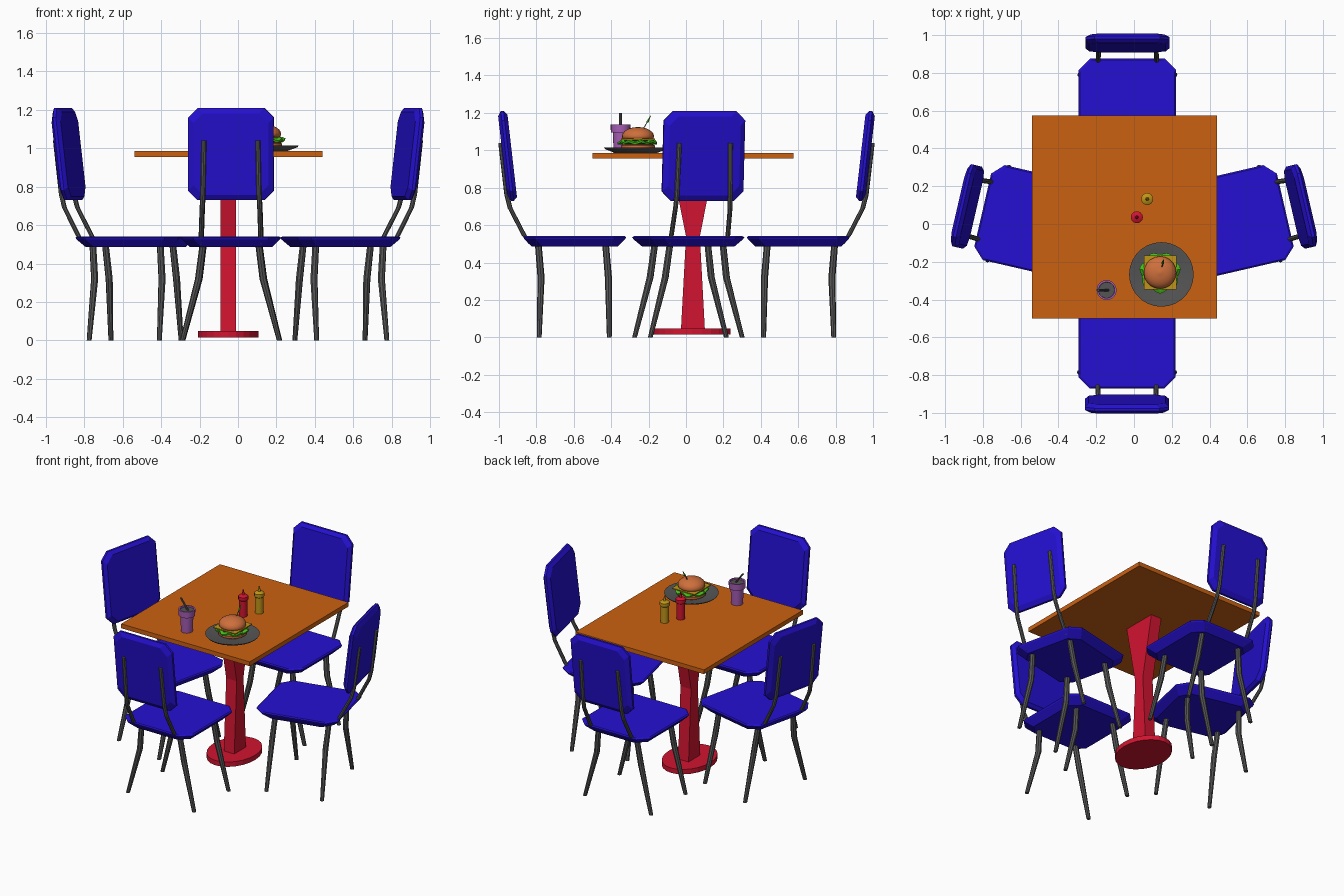
import bpy
import bmesh
from math import sin, cos, pi, radians
from mathutils import Vector, Matrix

cube = bpy.data.objects.get("Cube")
if cube:
    bpy.data.objects.remove(cube, do_unlink=True)


def material(name, r, g, b):
    m = bpy.data.materials.new(name)
    m.use_nodes = True
    m.diffuse_color = (r, g, b, 1)
    m.node_tree.nodes["Principled BSDF"].inputs["Base Color"].default_value = (r, g, b, 1)
    return m


BLUE = material("blue vinyl", 0.018, 0.005, 0.64)
ORANGE = material("orange tabletop", 0.6, 0.12, 0.006)
RED = material("red", 0.64, 0.007, 0.03)
GREY = material("grey metal", 0.09, 0.09, 0.09)
PURPLE = material("purple cup", 0.38, 0.11, 0.46)
BUN = material("toasted bun", 0.62, 0.16, 0.045)
GREEN = material("lettuce green", 0.06, 0.5, 0.01)
YELLOW = material("yellow", 0.52, 0.3, 0.01)
BROWN = material("patty brown", 0.1, 0.03, 0.012)


def loft(name, rings, mat, place=Matrix(), smooth=False):
    """Skin a stack of equal-sized rings and cap both ends."""
    bm = bmesh.new()
    loops = [[bm.verts.new(p) for p in ring] for ring in rings]
    n = len(loops[0])
    for a, b in zip(loops, loops[1:]):
        for i in range(n):
            j = (i + 1) % n
            bm.faces.new((a[i], a[j], b[j], b[i]))
    bm.faces.new(loops[0])
    bm.faces.new(loops[-1])
    bmesh.ops.recalc_face_normals(bm, faces=bm.faces)
    mesh = bpy.data.meshes.new(name)
    bm.to_mesh(mesh)
    bm.free()
    mesh.materials.append(mat)
    obj = bpy.data.objects.new(name, mesh)
    bpy.context.collection.objects.link(obj)
    obj.matrix_world = place
    if smooth:
        bpy.ops.object.select_all(action="DESELECT")
        obj.select_set(True)
        bpy.context.view_layer.objects.active = obj
        bpy.ops.object.shade_smooth_by_angle(angle=radians(40))
    return obj


def circle(x, y, z, rx, ry=None, n=20):
    ry = rx if ry is None else ry
    return [Vector((x + rx * cos(2 * pi * i / n), y + ry * sin(2 * pi * i / n), z)) for i in range(n)]


def turned(name, x, y, profile, mat, n=20, smooth=True):
    """Turned solid from (radius, height) pairs."""
    return loft(name, [circle(x, y, z, r, n=n) for r, z in profile], mat, smooth=smooth)


def tube(name, path, mat, place=Matrix(), n=8):
    """Rod through (x, y, z, radius) points."""
    return loft(name, [circle(x, y, z, r, n=n) for x, y, z, r in path], mat, place)


def octagon(w, h, c):
    """Rectangle of half sizes w, h with corners cut by c."""
    quarter = [(w, h - c), (w - c, h)]
    pts = quarter + [(-x, y) for x, y in reversed(quarter)]
    return pts + [(-x, -y) for x, y in pts]


def rect(x, y, z, w, d):
    return [(x - w, y - d, z), (x + w, y - d, z), (x + w, y + d, z), (x - w, y + d, z)]


# Chairs: built facing +y, then turned and moved into place
def chair(label, x, y, angle):
    place = Matrix.Translation((x, y, 0)) @ Matrix.Rotation(radians(angle), 4, "Z")
    seat = []
    for inset, z in ((0.045, 0.485), (0.005, 0.525), (0, 0.535), (0.008, 0.541)):
        seat.append([(px, py, z) for px, py in octagon(0.258 - inset, 0.275 - inset, 0.06)])
    loft(label + "_seat", seat, BLUE, place)

    back = []
    for inset, depth in ((0.028, -0.027), (0, -0.01), (0, 0.005), (0.02, 0.024)):
        ring = octagon(0.223 - inset, 0.24 - inset, 0.05)
        back.append([(px, -0.358 + depth - 0.115 * pz, 0.97 + pz) for px, pz in ring])
    loft(label + "_backrest", back, BLUE, place)

    for side, s in (("right", -1), ("left", 1)):
        for end, top, foot in (("rear", -0.195, -0.19), ("front", 0.165, 0.185)):
            tube(f"{label}_{end}_{side}_leg",
                 [(s * 0.145, top, 0.5, 0.018), (s * 0.168, top + 0.015, 0.32, 0.019),
                  (s * 0.252, foot, 0, 0.013)], GREY, place)
        tube(f"{label}_{side}_back_support",
             [(s * 0.155, -0.235, 0.5, 0.012), (s * 0.155, -0.27, 0.545, 0.013),
              (s * 0.15, -0.345, 0.69, 0.013), (s * 0.146, -0.363, 0.76, 0.013),
              (s * 0.14, -0.396, 1.04, 0.013)], GREY, place)


chair("front_chair", -0.037, -0.595, 0)
chair("back_chair", -0.035, 0.6, 180)
chair("left_chair", 0.533, 0.012, 103)
chair("right_chair", -0.533, 0.012, -103)

# Table
TOP = 0.985
loft("tabletop", [rect(-0.05, 0.037, z, 0.49, 0.538) for z in (0.955, TOP)], ORANGE)
loft("table_pedestal", [rect(-0.05, 0.037, z, 0.04, d) for d, z in
                        ((0.064, 0.04), (0.037, 0.54), (0.12, 0.956))], RED)
loft("table_base", [circle(-0.05, 0.032, z, 0.157, 0.205, 24) for z in (0.015, 0.048)], RED)

# Plate
turned("plate", 0.145, -0.267, [(0.11, TOP), (0.165, 1.006), (0.171, 1.014),
                                (0.16, 1.014), (0.115, 1.002)], GREY, 28)

# Burger
bx, by = 0.138, -0.257
turned("bottom_bun", bx, by, [(0.075, 1.002), (0.09, 1.012), (0.09, 1.026), (0.08, 1.032)], BUN)
turned("patty", bx, by, [(0.084, 1.03), (0.09, 1.036), (0.09, 1.044), (0.084, 1.05)], BROWN)


def leaf(z, grow):
    """Ruffled lettuce outline."""
    n = 40
    return [(bx + (0.1 + grow + 0.007 * sin(7 * a)) * cos(a),
             by + (0.1 + grow + 0.007 * sin(7 * a)) * sin(a),
             z + 0.006 * sin(9 * a)) for a in (2 * pi * i / n for i in range(n))]


loft("lettuce", [leaf(1.036, 0.002), leaf(1.046, 0.004), leaf(1.053, -0.012)], GREEN)
loft("cheese", [rect(bx, by, z, 0.086, 0.09) for z in (1.056, 1.062)], YELLOW)
dome = [(0.078, 1.06), (0.085, 1.068)]
dome += [(0.086 * cos(t), 1.075 + 0.049 * sin(t)) for t in (radians(a) for a in range(0, 90, 14))]
turned("top_bun", bx, by, dome + [(0.008, 1.124)], BUN)
tube("burger_pick", [(bx + 0.008, by + 0.02, 1.1, 0.003), (bx + 0.016, by + 0.058, 1.165, 0.003)], GREY, n=6)
tube("pick_tip", [(bx + 0.014, by + 0.05, 1.15, 0.008), (bx + 0.018, by + 0.068, 1.185, 0.002)], GREEN, n=6)

# Drink
cx, cy = -0.145, -0.35
turned("cup", cx, cy, [(0.037, TOP), (0.041, 1.095), (0.052, 1.095), (0.053, 1.138),
                       (0.043, 1.138), (0.041, 1.125)], PURPLE)
turned("drink_surface", cx, cy, [(0.042, 1.124), (0.042, 1.13)], GREY)
tube("straw", [(cx + 0.015, cy, 1.12, 0.007), (cx - 0.045, cy, 1.2, 0.007)], GREY)

# Sauce bottles
for name, x, y, mat in (("red", 0.015, 0.036, RED), ("yellow", 0.07, 0.132, YELLOW)):
    turned(name + "_sauce_bottle", x, y, [(0.027, TOP), (0.027, 1.095), (0.032, 1.1),
                                          (0.032, 1.122), (0.024, 1.128), (0.009, 1.132),
                                          (0.006, 1.15)], mat, 14)
    turned(name + "_bottle_nozzle", x, y, [(0.006, 1.15), (0.004, 1.165)], mat, 8)
